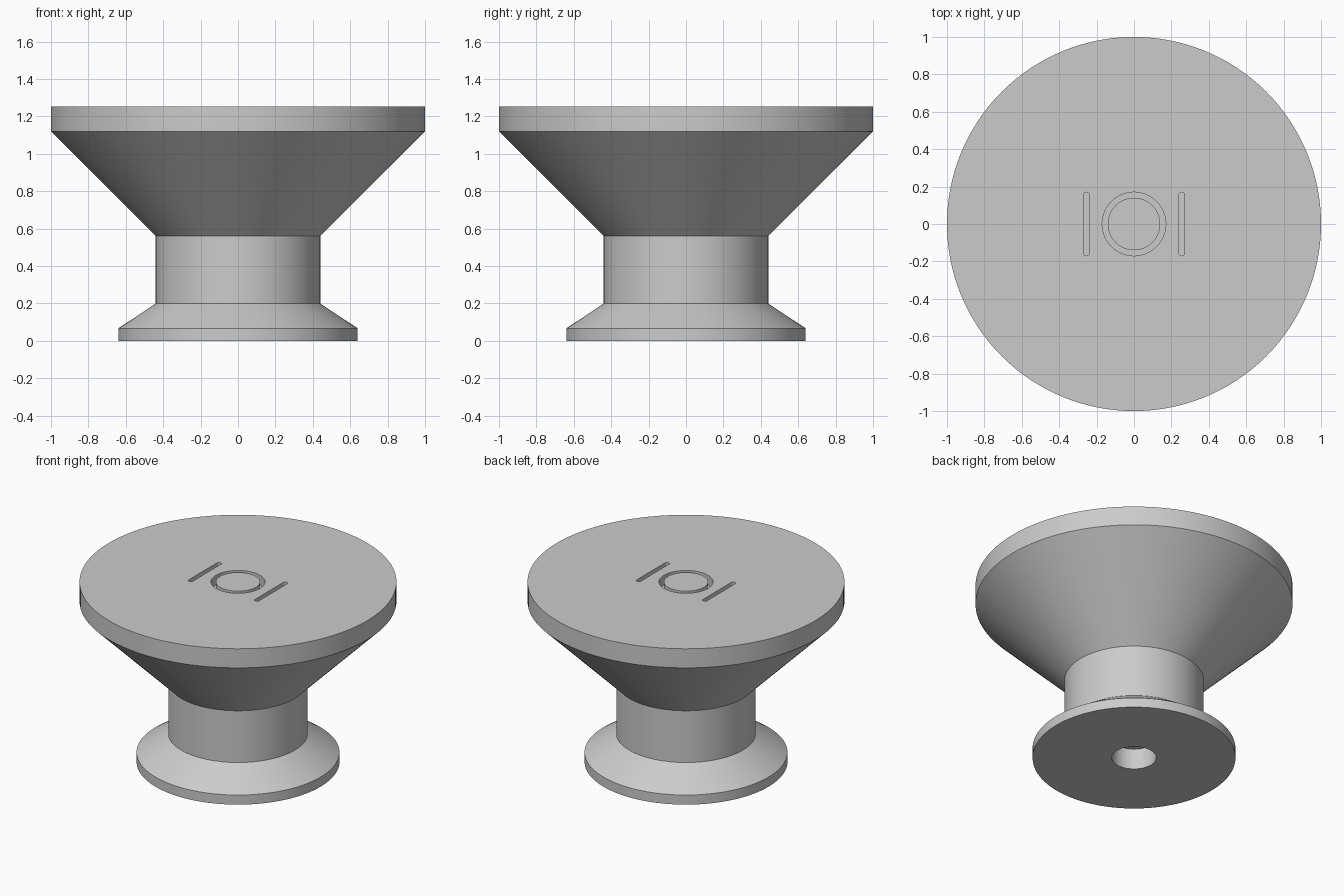
import bpy, bmesh
from math import pi, radians
from mathutils import Matrix, Vector

default = bpy.data.objects.get("Cube")
if default:
    bpy.data.objects.remove(default, do_unlink=True)

SEGMENTS = 128
TOP = 1.253
GROOVE = 0.067

grey = bpy.data.materials.new("plain_grey")
grey.use_nodes = True
grey.diffuse_color = (0.6, 0.6, 0.6, 1)
grey.node_tree.nodes["Principled BSDF"].inputs["Base Color"].default_value = (0.6, 0.6, 0.6, 1)


def make_object(name, bm):
    bmesh.ops.recalc_face_normals(bm, faces=bm.faces)
    mesh = bpy.data.meshes.new(name)
    bm.to_mesh(mesh)
    bm.free()
    mesh.materials.append(grey)
    obj = bpy.data.objects.new(name, mesh)
    bpy.context.collection.objects.link(obj)
    return obj


def lathe(name, profile):
    bm = bmesh.new()
    verts = [bm.verts.new((r, 0, z)) for r, z in profile]
    edges = [bm.edges.new(pair) for pair in zip(verts, verts[1:])]
    bmesh.ops.spin(bm, geom=verts + edges, cent=(0, 0, 0), axis=(0, 0, 1),
                   angle=2 * pi, steps=SEGMENTS, use_merge=True)
    bmesh.ops.remove_doubles(bm, verts=bm.verts, dist=0.0001)
    return make_object(name, bm)


def slot_cutter(name, x, length, width):
    # Round-ended bar: two half circles joined into one outline, then extruded
    bm = bmesh.new()
    r, straight = width / 2, length / 2 - width / 2
    outline = []
    for side in (0, 1):
        for i in range(9):
            p = Matrix.Rotation(pi * side + pi * i / 8, 3, 'Z') @ Vector((r, 0, 0))
            p += Vector((x, straight * (1 - 2 * side), TOP - GROOVE))
            outline.append(bm.verts.new(p))
    base = bm.faces.new(outline)
    grown = bmesh.ops.extrude_face_region(bm, geom=[base])["geom"]
    bmesh.ops.translate(bm, vec=(0, 0, 2 * GROOVE),
                        verts=[v for v in grown if isinstance(v, bmesh.types.BMVert)])
    cutter = make_object(name, bm)
    cutter.hide_render = True
    return cutter


# Knob body: screw hole, foot, neck, flared head, ring groove in the top
knob = lathe("knob", [
    (0, 0.143), (0.14, 0.143), (0.14, 0),
    (0.64, 0), (0.64, 0.067), (0.44, 0.2),
    (0.44, 0.56), (1, 1.12), (1, TOP),
    (0.17, TOP), (0.17, TOP - GROOVE), (0.14, TOP - GROOVE), (0.14, TOP), (0, TOP),
])
bpy.context.view_layer.objects.active = knob

# Straight slots on both sides of the ring
for name, x in (("left_slot", 0.255), ("right_slot", -0.255)):
    cutter = slot_cutter(name, x, 0.34, 0.032)
    cut = knob.modifiers.new(name, 'BOOLEAN')
    cut.operation = 'DIFFERENCE'
    cut.solver = 'EXACT'
    cut.object = cutter
    bpy.ops.object.modifier_apply(modifier=cut.name)
    bpy.data.objects.remove(cutter, do_unlink=True)

# Smooth round walls with crisp rims
bpy.ops.object.select_all(action='DESELECT')
knob.select_set(True)
bpy.ops.object.shade_smooth_by_angle(angle=radians(25))
